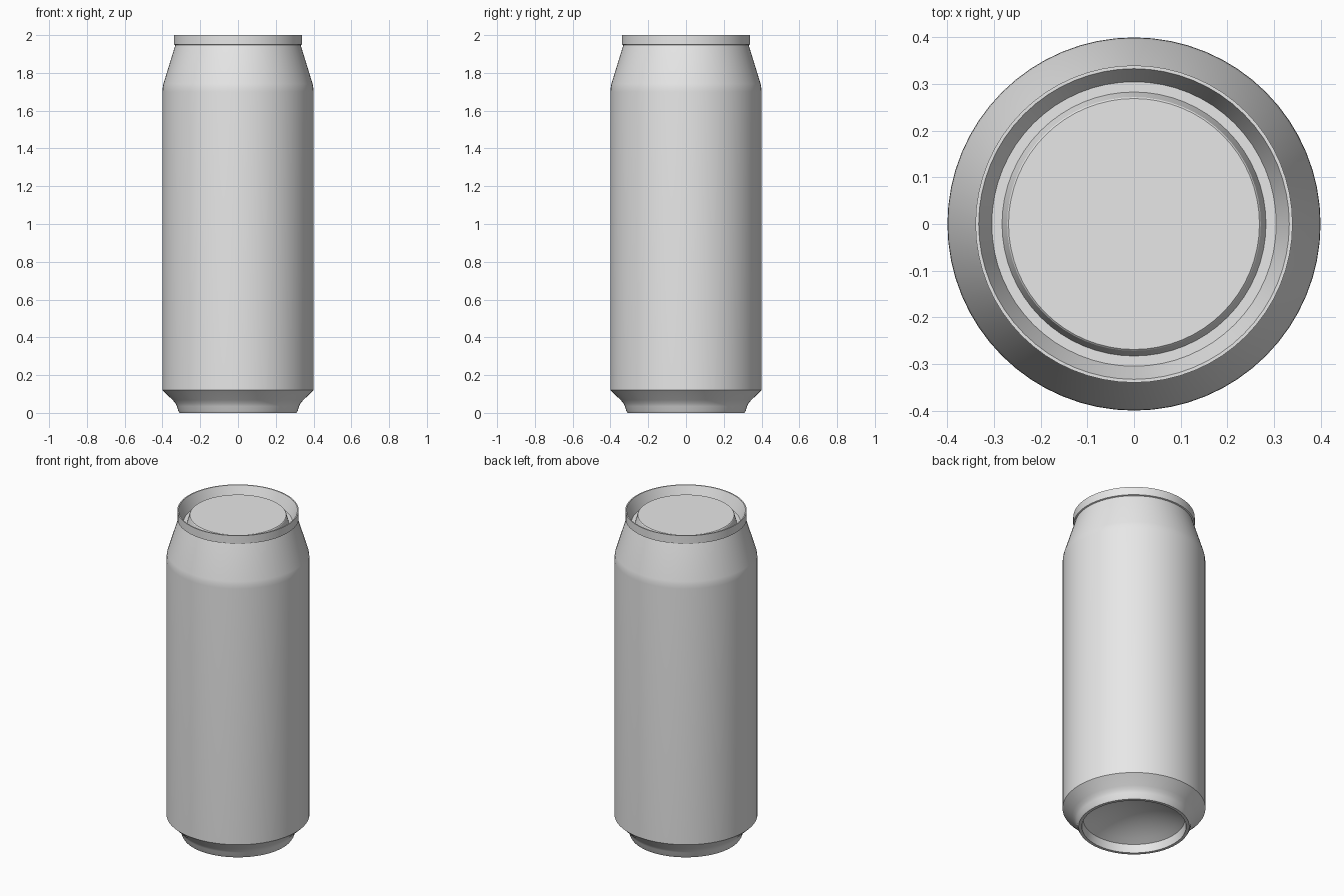
import bpy
import bmesh
import math

cube = bpy.data.objects.get("Cube")
if cube:
    bpy.data.objects.remove(cube, do_unlink=True)

SIDES = 64

metal = bpy.data.materials.new("light_grey_metal")
metal.use_nodes = True
GREY = (0.8, 0.8, 0.8, 1.0)
metal.diffuse_color = GREY
metal.node_tree.nodes["Principled BSDF"].inputs["Base Color"].default_value = GREY


def lathe(name, profile):
    """Revolve (radius, height) points about z; a zero radius closes the end."""
    bm = bmesh.new()
    rings = []
    for r, z in profile:
        if r == 0:
            rings.append([bm.verts.new((0, 0, z))] * SIDES)
        else:
            angles = [math.tau * i / SIDES for i in range(SIDES)]
            rings.append([bm.verts.new((r * math.cos(a), r * math.sin(a), z))
                          for a in angles])
    for low, high in zip(rings, rings[1:]):
        for i in range(SIDES):
            j = (i + 1) % SIDES
            corners = dict.fromkeys((low[i], low[j], high[j], high[i]))
            bm.faces.new(list(corners))
    mesh = bpy.data.meshes.new(name)
    bm.to_mesh(mesh)
    bm.free()
    mesh.materials.append(metal)
    obj = bpy.data.objects.new(name, mesh)
    bpy.context.collection.objects.link(obj)
    bpy.ops.object.select_all(action="DESELECT")
    obj.select_set(True)
    bpy.context.view_layer.objects.active = obj
    bpy.ops.object.shade_smooth_by_angle(angle=math.radians(30))
    return obj


# Domed underside with its standing ring
DOME_R, DOME_EDGE, DOME_RISE = 0.285, 0.05, 0.08
dome = []
for k in range(9):
    t = k / 8
    dome.append((DOME_R * t, DOME_EDGE + DOME_RISE * (1 - t * t)))
lathe("can_base", dome + [(0.292, 0.0), (0.31, 0.0)])

# Foot curve, straight wall and tapered neck
lathe("can_body", [
    (0.31, 0.0), (0.317, 0.012), (0.323, 0.035), (0.332, 0.052), (0.346, 0.068),
    (0.4, 0.12), (0.4, 1.7), (0.399, 1.72), (0.395, 1.742), (0.332, 1.947),
])

# Rolled rim, sunken groove and raised centre panel
lathe("can_lid", [
    (0.332, 1.947), (0.34, 1.95), (0.34, 2.0), (0.333, 2.0),
    (0.305, 1.925), (0.283, 1.925), (0.272, 1.967), (0.269, 1.97), (0, 1.97),
])
